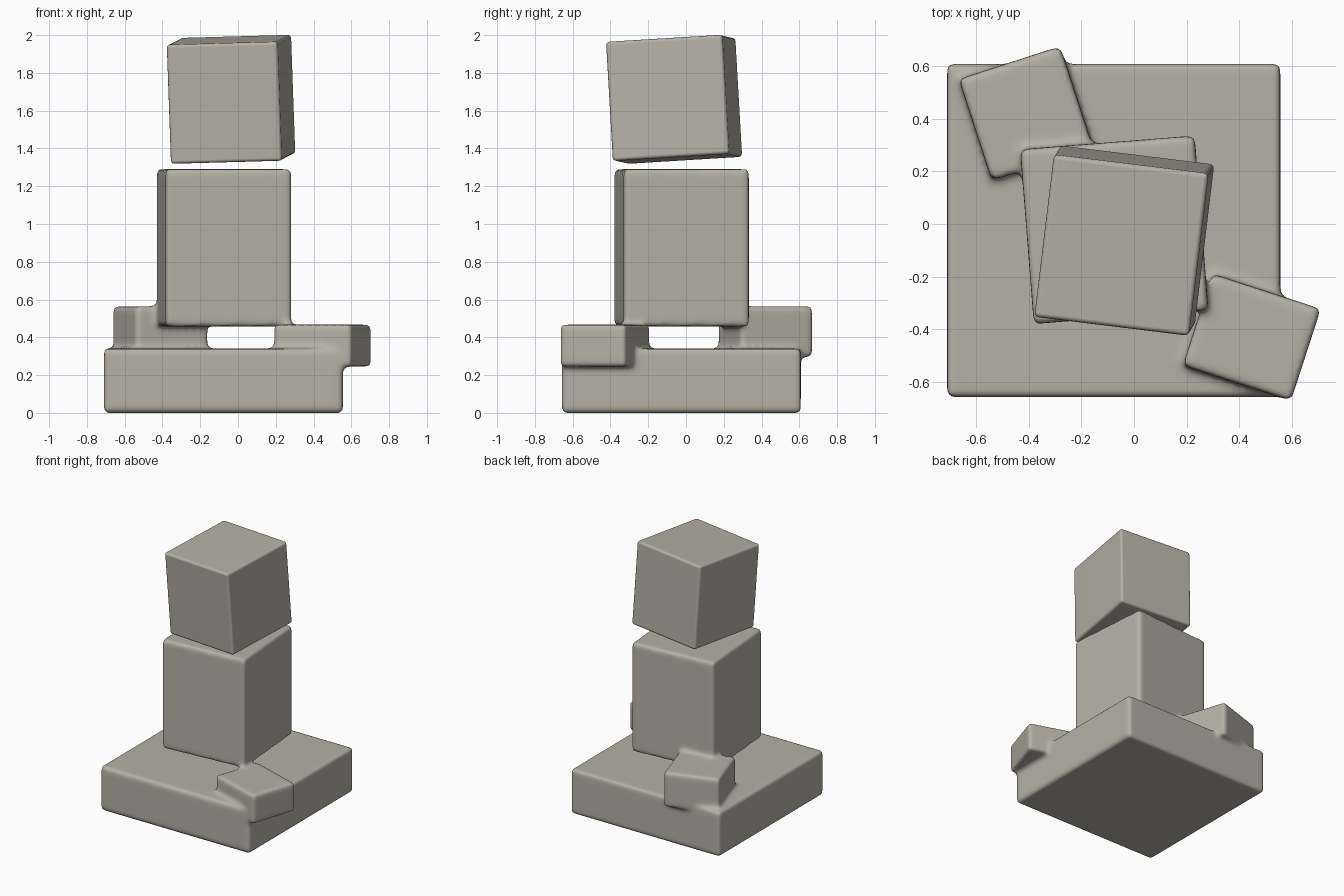
import bpy, bmesh
from math import radians
from mathutils import Matrix, Euler

if "Cube" in bpy.data.objects:
    bpy.data.objects.remove(bpy.data.objects["Cube"])

# Warm dark grey stone
stone = bpy.data.materials.new("stone")
stone.diffuse_color = (0.46, 0.44, 0.38, 1)
stone.use_nodes = True
stone.node_tree.nodes["Principled BSDF"].inputs["Base Color"].default_value = stone.diffuse_color


def add_block(bm, size, centre, rot, radius):
    """Append one rounded block to a bmesh."""
    tilt = Euler([radians(a) for a in rot]).to_matrix().to_4x4()
    scale = Matrix.Diagonal((*size, 1))
    verts = bmesh.ops.create_cube(bm, size=1, matrix=Matrix.Translation(centre) @ tilt @ scale)["verts"]
    edges = list({e for v in verts for e in v.link_edges})
    bmesh.ops.bevel(bm, geom=edges, offset=radius, segments=3, profile=0.5, affect="EDGES")


def make_object(name, blocks, radius):
    """Build an object from (size, centre, rotation) blocks."""
    bm = bmesh.new()
    for size, centre, rot in blocks:
        add_block(bm, size, centre, rot, radius)
    bmesh.ops.recalc_face_normals(bm, faces=bm.faces)
    mesh = bpy.data.meshes.new(name)
    bm.to_mesh(mesh)
    bm.free()
    mesh.materials.append(stone)
    obj = bpy.data.objects.new(name, mesh)
    bpy.context.collection.objects.link(obj)
    return obj


def shade(obj):
    bpy.ops.object.select_all(action="DESELECT")
    obj.select_set(True)
    bpy.context.view_layer.objects.active = obj
    bpy.ops.object.shade_smooth_by_angle(angle=radians(35))


# Fused lower stack: base slab, two small support blocks, twisted pillar block
lower_stack = make_object("lower_stack", [
    ((1.265, 1.265, 0.34), (-0.077, -0.025, 0.17), (0, 0, 0)),
    ((0.405, 0.405, 0.268), (-0.41, 0.42, 0.43), (0, 0, 18)),
    ((0.432, 0.367, 0.222), (0.447, -0.43, 0.356), (0, 0, -18)),
    ((0.665, 0.665, 0.832), (-0.075, -0.022, 0.874), (0, 0, 4.5)),
], 0.015)

# Weld the overlapping blocks and soften the joints into fillets
weld = lower_stack.modifiers.new("weld", "REMESH")
weld.mode = "VOXEL"
weld.voxel_size = 0.014
weld.use_smooth_shade = True
soften = lower_stack.modifiers.new("soften", "SMOOTH")
soften.factor = 0.5
soften.iterations = 8

# Tilted cube floating just above the pillar
top_cube = make_object("top_cube", [
    ((0.592, 0.622, 0.632), (-0.037, -0.063, 1.66), (3.5, -1.6, -7)),
], 0.018)

shade(lower_stack)
shade(top_cube)

# Keep the large cube faces flat-looking between their rounded edges
flatten = top_cube.modifiers.new("flatten", "WEIGHTED_NORMAL")
flatten.keep_sharp = True
